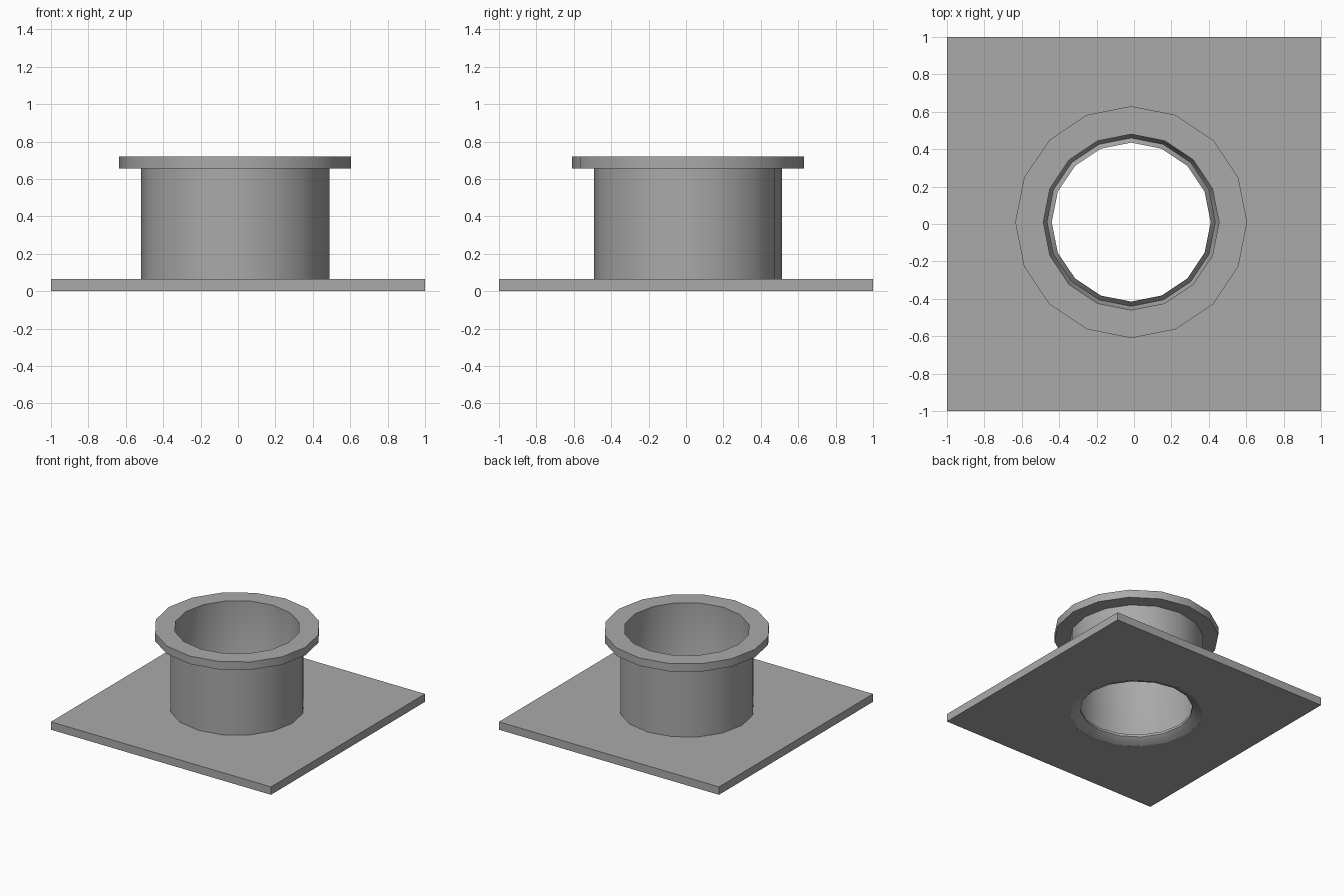
import bpy, bmesh, math

if "Cube" in bpy.data.objects:
    bpy.data.objects.remove(bpy.data.objects["Cube"], do_unlink=True)

SIDES = 16
CX, CY = -0.015, 0.01

grey = bpy.data.materials.new("plain grey")
grey.use_nodes = True
colour = (0.4, 0.4, 0.4, 1)
grey.diffuse_color = colour
grey.node_tree.nodes["Principled BSDF"].inputs["Base Color"].default_value = colour


def finish(bm, name):
    bmesh.ops.recalc_face_normals(bm, faces=bm.faces)
    mesh = bpy.data.meshes.new(name)
    bm.to_mesh(mesh)
    bm.free()
    mesh.materials.append(grey)
    ob = bpy.data.objects.new(name, mesh)
    bpy.context.collection.objects.link(ob)
    bpy.ops.object.select_all(action='DESELECT')
    ob.select_set(True)
    bpy.context.view_layer.objects.active = ob
    bpy.ops.object.shade_smooth_by_angle(angle=math.radians(30))
    return ob


def ring(bm, radius, z):
    turn = 2 * math.pi / SIDES
    return [bm.verts.new((CX + radius * math.cos(i * turn),
                          CY + radius * math.sin(i * turn), z)) for i in range(SIDES)]


def bridge(bm, a, b):
    for i in range(SIDES):
        j = (i + 1) % SIDES
        bm.faces.new((a[i], a[j], b[j], b[i]))


# Flanged collar: closed profile swept around the bore, with a lip at the foot
bm = bmesh.new()
profile = [(0.62, 0.72), (0.62, 0.655), (0.503, 0.655), (0.503, 0.0),
           (0.45, 0.02), (0.425, 0.04), (0.425, 0.06), (0.45, 0.03), (0.47, 0.07), (0.47, 0.72)]
rings = [ring(bm, r, z) for r, z in profile]
for k, loop in enumerate(rings):
    bridge(bm, loop, rings[(k + 1) % len(rings)])
finish(bm, "flanged_collar")

# Square base plate with a polygonal hole
bm = bmesh.new()
hole_rings, corner_rings = [], []
for z in (0.0, 0.065):
    hole = ring(bm, 0.5, z)
    corners = [bm.verts.new((x, y, z)) for x, y in ((1, 1), (-1, 1), (-1, -1), (1, -1))]
    quarter = SIDES // 4
    for c in range(4):
        # fan around each corner, then the strip to the next corner
        arc = [hole[(c * quarter + i) % SIDES] for i in range(quarter + 1)]
        for a, b in zip(arc, arc[1:]):
            bm.faces.new((corners[c], b, a))
        bm.faces.new((corners[c], corners[(c + 1) % 4], arc[-1]))
    hole_rings.append(hole)
    corner_rings.append(corners)
bridge(bm, *hole_rings)
low, high = corner_rings
for c in range(4):
    d = (c + 1) % 4
    bm.faces.new((low[c], low[d], high[d], high[c]))
finish(bm, "base_plate")
